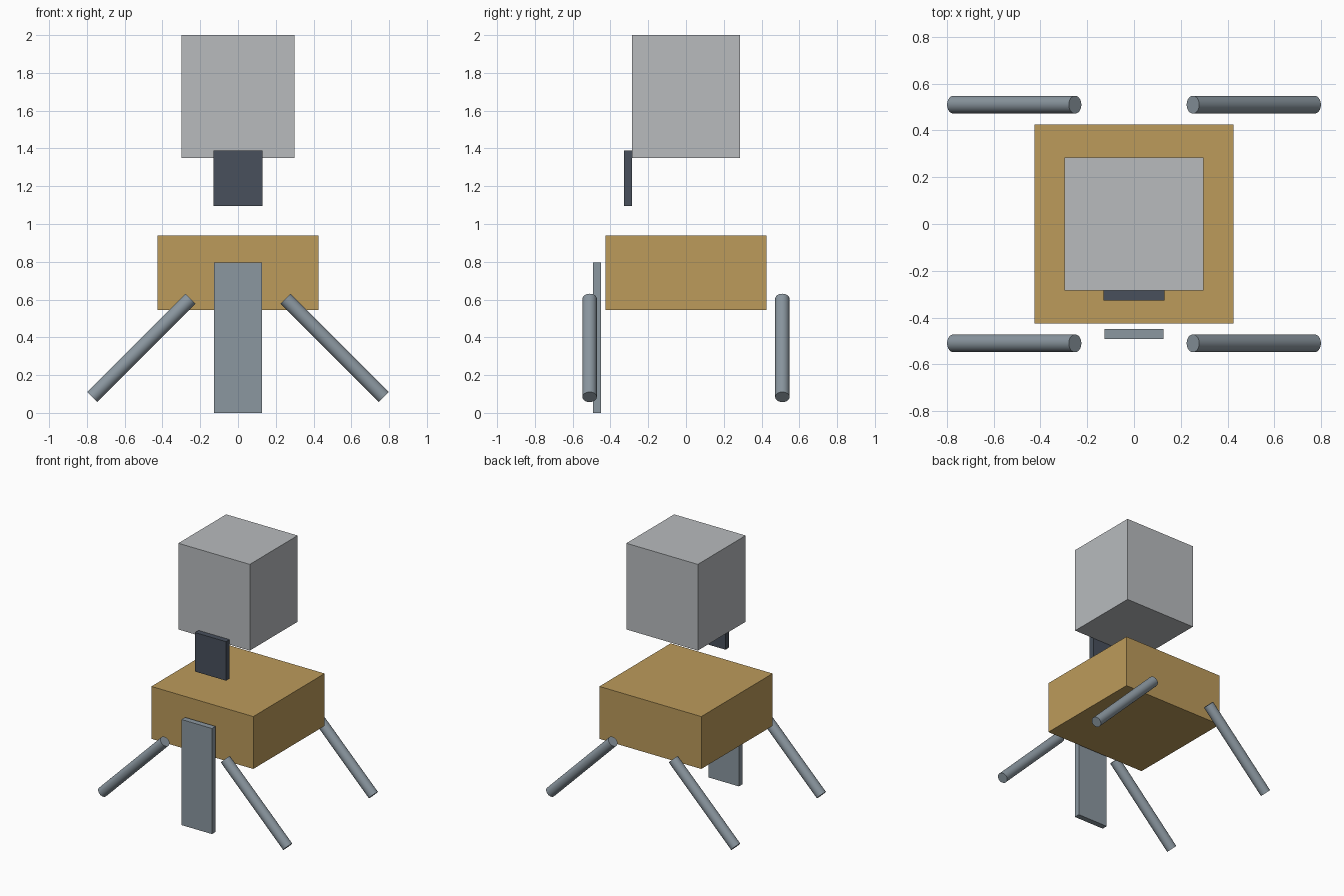
import bpy, math
from mathutils import Vector

if "Cube" in bpy.data.objects:
    bpy.data.objects.remove(bpy.data.objects["Cube"])


def material(name, rgb):
    """Flat colour given as sRGB 0-255, stored linear."""
    mat = bpy.data.materials.new(name)
    lin = [((c / 255 + 0.055) / 1.055) ** 2.4 for c in rgb]
    mat.diffuse_color = (*lin, 1)
    mat.use_nodes = True
    mat.node_tree.nodes["Principled BSDF"].inputs["Base Color"].default_value = mat.diffuse_color
    return mat


LIGHT_GREY = material("light grey", (184, 187, 190))
DARK_SLATE = material("dark slate", (72, 80, 92))
TAN = material("tan", (188, 155, 91))
STEEL = material("steel grey", (139, 151, 160))


def box(name, low, high, mat):
    low, high = Vector(low), Vector(high)
    bpy.ops.mesh.primitive_cube_add(size=1, location=(low + high) / 2)
    obj = bpy.context.object
    obj.name = name
    obj.scale = high - low
    bpy.ops.object.transform_apply(location=False, rotation=False, scale=True)
    obj.data.materials.append(mat)


def rod(name, start, end, radius, mat):
    start, end = Vector(start), Vector(end)
    axis = end - start
    bpy.ops.mesh.primitive_cylinder_add(
        vertices=32, radius=radius, depth=axis.length, location=(start + end) / 2,
        rotation=axis.to_track_quat('Z', 'Y').to_euler())
    obj = bpy.context.object
    obj.name = name
    obj.data.materials.append(mat)
    bpy.ops.object.shade_smooth_by_angle(angle=math.radians(40))


# Upper block, body and the two thin front plates
box("head_block", (-0.298, -0.285, 1.35), (0.298, 0.285, 2.0), LIGHT_GREY)
box("body", (-0.425, -0.425, 0.545), (0.425, 0.425, 0.94), TAN)
box("upper_plate", (-0.13, -0.327, 1.094), (0.13, -0.285, 1.388), DARK_SLATE)
box("lower_plate", (-0.127, -0.492, 0.0), (0.127, -0.449, 0.796), STEEL)

# Four legs splayed sideways at 45 degrees
for side, sx in (("left", -1), ("right", 1)):
    for end, sy in (("front", -1), ("back", 1)):
        rod(f"{end}_{side}_leg", (sx * 0.252, sy * 0.51, 0.604),
            (sx * 0.772, sy * 0.51, 0.084), 0.038, STEEL)
